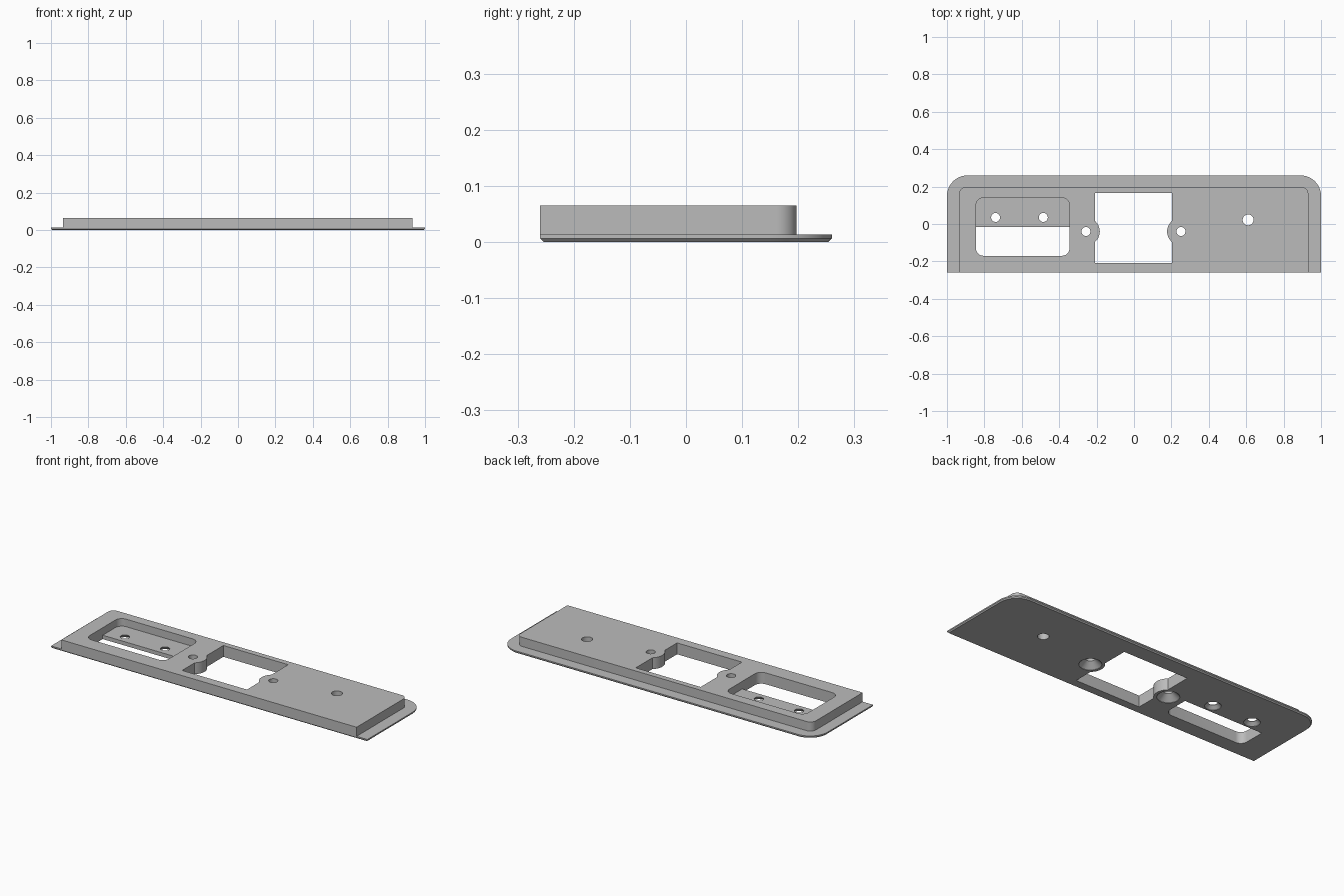
import bpy, bmesh
from math import sin, cos, pi

if "Cube" in bpy.data.objects:
    bpy.data.objects.remove(bpy.data.objects["Cube"], do_unlink=True)

grey = bpy.data.materials.new("plain_grey")
grey.use_nodes = True
GREY = (0.5, 0.5, 0.5, 1)
grey.diffuse_color = GREY
grey.node_tree.nodes["Principled BSDF"].inputs["Base Color"].default_value = GREY


def outline(x0, x1, y0, y1, back=0, front=0, steps=10):
    """Rectangle with separately rounded back and front corners."""
    points = []
    corners = [(x1, y1, -1, -1, back), (x0, y1, 1, -1, back),
               (x0, y0, 1, 1, front), (x1, y0, -1, 1, front)]
    for i, (x, y, sx, sy, r) in enumerate(corners):
        for s in range(steps + 1 if r else 1):
            a = (i + s / steps) * pi / 2
            points.append((x + sx * r + r * cos(a), y + sy * r + r * sin(a)))
    return points


def circle(x, y, r, steps=40):
    return [(x + r * cos(2 * pi * i / steps), y + r * sin(2 * pi * i / steps))
            for i in range(steps)]


def loft(name, rings):
    """Closed solid through (outline, height) rings."""
    bm = bmesh.new()
    loops = [[bm.verts.new((x, y, z)) for x, y in pts] for pts, z in rings]
    bm.faces.new(loops[0][::-1])
    bm.faces.new(loops[-1])
    n = len(loops[0])
    for low, high in zip(loops, loops[1:]):
        for i in range(n):
            j = (i + 1) % n
            bm.faces.new((low[i], low[j], high[j], high[i]))
    bmesh.ops.recalc_face_normals(bm, faces=bm.faces)
    mesh = bpy.data.meshes.new(name)
    bm.to_mesh(mesh)
    bm.free()
    mesh.materials.append(grey)
    obj = bpy.data.objects.new(name, mesh)
    bpy.context.collection.objects.link(obj)
    return obj


def combine(target, tool, operation="DIFFERENCE"):
    bpy.context.view_layer.objects.active = target
    mod = target.modifiers.new("combine", "BOOLEAN")
    mod.operation, mod.solver, mod.object = operation, "EXACT", tool
    bpy.ops.object.modifier_apply(modifier=mod.name)
    bpy.data.objects.remove(tool, do_unlink=True)


# Thin flange with a chamfered underside
C = 0.006
rim = outline(-1, 1, -0.26, 0.26, back=0.11)
plate = loft("mounting_plate", [
    (outline(-1 + C, 1 - C, -0.26 + C, 0.26 - C, back=0.11 - C), 0),
    (rim, C), (rim, 0.013)])

# Raised body
body = outline(-0.935, 0.932, -0.26, 0.197, back=0.035)
combine(plate, loft("raised_body", [(body, 0.008), (body, 0.065)]), "UNION")

# Pocket with a floor at the back and a slot through the front half
pocket = outline(-0.845, -0.345, -0.17, 0.14, back=0.04, front=0.04)
combine(plate, loft("pocket_cutter", [(pocket, 0.022), (pocket, 0.1)]))
slot = outline(-0.845, -0.345, -0.17, -0.015, front=0.04)
combine(plate, loft("slot_cutter", [(slot, -0.1), (slot, 0.12)]))

# Central window, leaving a round lobe on each side
window = outline(-0.208, 0.202, -0.208, 0.165)
window_cutter = loft("window_cutter", [(window, -0.1), (window, 0.11)])
for x in (-0.257, 0.251):
    lobe = circle(x, -0.04, 0.074)
    combine(window_cutter, loft("lobe", [(lobe, -0.2), (lobe, 0.2)]))
combine(plate, window_cutter)

# Screw holes, countersunk from below: x, y, radius, countersink radius
for x, y, r, sink in [(-0.257, -0.04, 0.024, 0.058), (0.251, -0.04, 0.024, 0.058),
                      (-0.74, 0.035, 0.024, 0.042), (-0.485, 0.035, 0.024, 0.042),
                      (0.61, 0.022, 0.029, 0.029)]:
    wide, narrow = circle(x, y, sink), circle(x, y, r)
    combine(plate, loft("hole_cutter", [
        (wide, -0.05), (wide, 0.002), (narrow, 0.002 + (sink - r) * 0.9 + 0.001),
        (narrow, 0.13)]))

bpy.ops.object.select_all(action="DESELECT")
plate.select_set(True)
bpy.context.view_layer.objects.active = plate
bpy.ops.object.shade_smooth_by_angle(angle=pi / 6)
